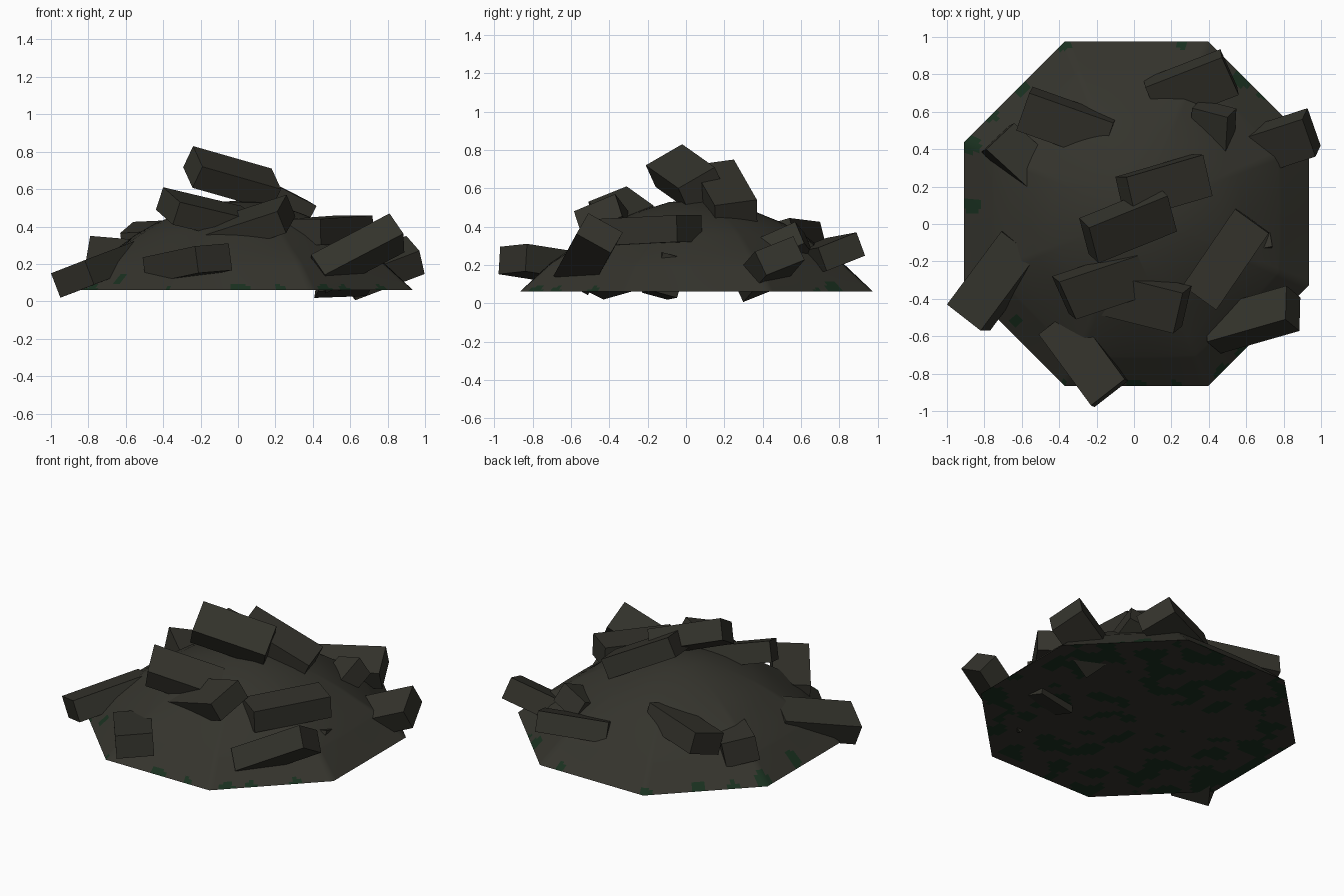
import bpy, bmesh, math
from mathutils import Vector, noise

if "Cube" in bpy.data.objects:
    bpy.data.objects.remove(bpy.data.objects["Cube"])


def material(name, rgb):
    m = bpy.data.materials.new(name)
    m.diffuse_color = (*rgb, 1)
    m.use_nodes = True
    m.node_tree.nodes["Principled BSDF"].inputs["Base Color"].default_value = m.diffuse_color
    return m


EARTH = material("dark_earth", (0.035, 0.034, 0.026))
STONE = material("dark_stone", (0.034, 0.033, 0.025))
MOSS = material("green_moss", (0.010, 0.030, 0.014))


def finish(bm, name, mats):
    bmesh.ops.recalc_face_normals(bm, faces=bm.faces)
    me = bpy.data.meshes.new(name)
    bm.to_mesh(me)
    bm.free()
    for m in mats:
        me.materials.append(m)
    ob = bpy.data.objects.new(name, me)
    bpy.context.collection.objects.link(ob)
    return ob


# Octagonal outline, each side split finely so moss spots look rounded
CX, CY, R, SPLIT = 0.013, 0.055, 0.922, 28
corners = [Vector((math.cos(a), math.sin(a))) * R / math.cos(math.pi / 8)
           for a in (math.pi / 8 + i * math.pi / 4 for i in range(8))]
outline = [corners[i].lerp(corners[(i + 1) % 8], k / SPLIT)
           for i in range(8) for k in range(SPLIT)]

# Moss spots near the rim: x, y, radius
SPOTS = [(-0.89, 0.44, 0.06), (-0.76, 0.58, 0.04), (-0.61, 0.73, 0.045), (-0.38, 0.96, 0.035),
         (-0.87, 0.10, 0.045), (-0.63, -0.51, 0.03), (0.58, 0.77, 0.05), (0.68, 0.69, 0.03),
         (0.25, 0.97, 0.03), (-0.38, -0.86, 0.025), (0.02, -0.865, 0.045), (0.22, -0.86, 0.025),
         (0.48, -0.79, 0.04), (0.58, -0.69, 0.035), (0.77, -0.50, 0.035), (-0.80, -0.45, 0.05)]


def mossy(c):
    wobble = 1 + 0.5 * noise.noise(Vector((c.x * 14, c.y * 14, 0)))
    return any(math.hypot(c.x - x, c.y - y) < r * wobble for x, y, r in SPOTS)


# Mound: stacked outlines, rounding off towards a low dome (scale, height, roundness)
PROFILE = [(1 - 0.0125 * k, 0.06 + 0.0107 * k, 0.01 * k) for k in range(15)]
PROFILE += [(0.72, 0.275, 0.3), (0.6, 0.355, 0.6), (0.48, 0.418, 0.8),
            (0.33, 0.475, 1), (0.15, 0.528, 1)]
bm = bmesh.new()
rings = []
for s, z, rnd in PROFILE:
    pts = [p.lerp(p.normalized() * R * 1.03, rnd) * s for p in outline]
    rings.append([bm.verts.new((CX + p.x, CY + p.y, z)) for p in pts])
n = len(outline)
for lo, hi in zip(rings, rings[1:]):
    for i in range(n):
        j = (i + 1) % n
        f = bm.faces.new((lo[i], lo[j], hi[j], hi[i]))
        f.smooth = True
        f.material_index = int(mossy(f.calc_center_median()))
top = bm.verts.new((CX, CY, 0.54))
for i in range(n):
    bm.faces.new((rings[-1][i], rings[-1][(i + 1) % n], top)).smooth = True
finish(bm, "mound", (EARTH, MOSS))

# Underside: octagon sliced into cells, moss in streaky patches
bm = bmesh.new()
bm.faces.new([bm.verts.new((CX + c.x, CY + c.y, 0.06)) for c in reversed(corners)])
for axis in ((1, 0, 0), (0, 1, 0)):
    for k in range(-31, 33):
        bmesh.ops.bisect_plane(bm, geom=bm.verts[:] + bm.edges[:] + bm.faces[:],
                               plane_co=Vector(axis) * k * 0.031, plane_no=axis)
for f in bm.faces:
    c = f.calc_center_median()
    streak = noise.noise(Vector(((c.x - c.y) * 5, (c.x + c.y) * 6, 3.3)))
    f.material_index = int(streak > 0.17)
ob = finish(bm, "underside", (EARTH, MOSS))
if ob.data.polygons[0].normal.z > 0:
    ob.data.flip_normals()


# Rubble block: top corner, two top edges, and thickness downward
def block(name, p, u, v, t):
    p, u, v = Vector(p), Vector(u), Vector(v)
    w = u.cross(v).normalized() * t
    if w.z > 0:
        w = -w
    bm = bmesh.new()
    bmesh.ops.create_cube(bm, size=1)
    for vert in bm.verts:
        a, b, c = vert.co + Vector((0.5, 0.5, 0.5))
        vert.co = p + u * a + v * b + w * c
    finish(bm, name, (STONE,))


# Summit blocks
block("summit_block", (-0.24, -0.02, 0.83), (0.42, 0.17, -0.12), (0.05, -0.19, -0.11), 0.135)
block("summit_back_block", (-0.04, 0.25, 0.75), (0.41, 0.12, -0.21), (0.05, -0.22, -0.03), 0.13)
block("summit_front_block", (-0.40, -0.31, 0.61), (0.42, 0.14, -0.10), (0.09, -0.20, -0.08), 0.13)
block("centre_front_block", (0.26, -0.37, 0.57), (-0.40, 0.10, -0.13), (-0.05, -0.215, -0.09), 0.13)
# Front and side blocks
block("front_block", (-0.23, -0.97, 0.295), (-0.28, 0.38, -0.06), (0.18, 0.14, 0.015), 0.145)
block("left_block", (-1.0, -0.43, 0.15), (0.29, 0.39, 0.11), (0.18, -0.14, 0.07), 0.14)
block("right_front_block", (0.39, -0.63, 0.25), (0.42, 0.12, 0.22), (0.005, 0.18, -0.10), 0.145)
block("right_flat_block", (0.26, -0.33, 0.44), (0.28, 0.41, 0.02), (0.18, -0.13, 0.0), 0.14)
block("right_block", (0.90, 0.56, 0.35), (-0.37, -0.12, -0.14), (0.07, -0.20, -0.08), 0.14)
# Back blocks
block("back_right_block", (0.47, 0.89, 0.37), (-0.41, -0.16, -0.03), (0.09, -0.20, -0.08), 0.13)
block("back_left_block", (-0.56, 0.70, 0.425), (0.45, -0.16, 0.02), (-0.07, -0.20, -0.06), 0.14)
# Half buried blocks
block("left_buried_block", (-0.79, 0.40, 0.35), (0.15, 0.14, -0.04), (0.24, -0.22, -0.02), 0.16)
block("back_buried_block", (0.50, 0.57, 0.425), (-0.19, 0.05, -0.06), (-0.01, -0.18, -0.08), 0.13)
block("right_buried_block", (0.74, -0.12, 0.265), (-0.28, -0.05, -0.01), (-0.03, -0.06, -0.20), 0.14)
